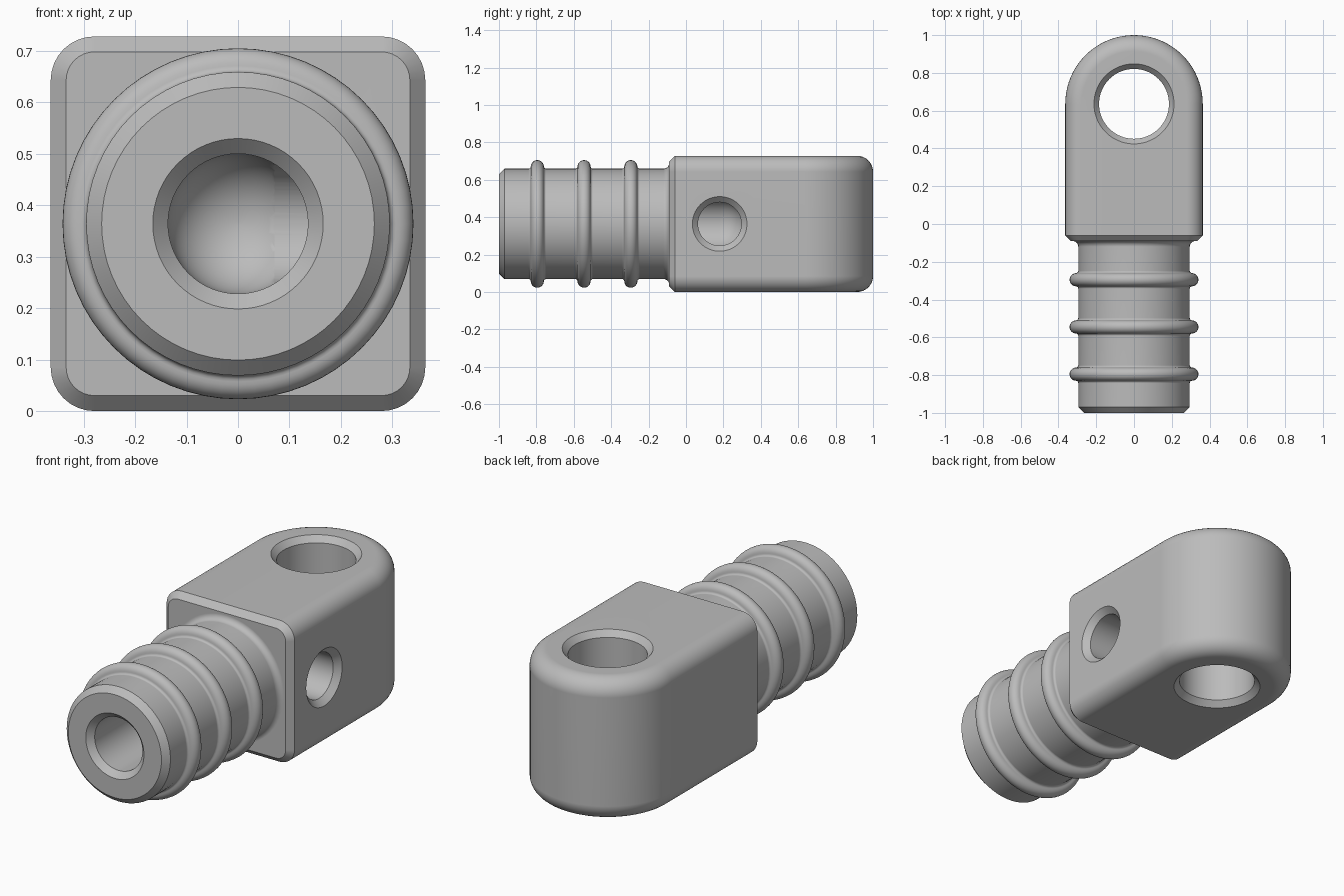
import bpy, bmesh
from math import sin, cos, pi
from mathutils import Vector, Matrix

if "Cube" in bpy.data.objects:
    bpy.data.objects.remove(bpy.data.objects["Cube"])

HALF = 0.364          # half width and half height of the block
ROUND = 0.085         # rounding of the long edges
CHAMFER = 0.03
EYE_Y = 0.636         # centre of the round back end
SEGMENTS = 64

grey = bpy.data.materials.new("grey")
grey.use_nodes = True
grey.diffuse_color = (0.5, 0.5, 0.5, 1)
grey.node_tree.nodes["Principled BSDF"].inputs["Base Color"].default_value = (0.5, 0.5, 0.5, 1)


def make_object(name, bm):
    bmesh.ops.recalc_face_normals(bm, faces=bm.faces)
    mesh = bpy.data.meshes.new(name)
    bm.to_mesh(mesh)
    bm.free()
    mesh.materials.append(grey)
    obj = bpy.data.objects.new(name, mesh)
    bpy.context.collection.objects.link(obj)
    return obj


def bridge(bm, a, b):
    n = len(a)
    for i in range(n):
        j = (i + 1) % n
        bm.faces.new((a[i], a[j], b[j], b[i]))


def lathe(name, profile, origin, axis):
    """Spin (distance, radius) points about an axis and cap both ends."""
    bm = bmesh.new()
    place = Matrix.Translation(origin) @ Vector(axis).to_track_quat('Z', 'Y').to_matrix().to_4x4()
    rings = []
    for dist, rad in profile:
        angles = [2 * pi * i / SEGMENTS for i in range(SEGMENTS)]
        rings.append([bm.verts.new(place @ Vector((rad * cos(a), rad * sin(a), dist))) for a in angles])
    for a, b in zip(rings, rings[1:]):
        bridge(bm, a, b)
    bm.faces.new(rings[0])
    bm.faces.new(rings[-1])
    return make_object(name, bm)


def arc(centre, radius, start, end, steps):
    angles = [start + (end - start) * i / steps for i in range(steps + 1)]
    return [(centre[0] + radius * cos(a), centre[1] + radius * sin(a)) for a in angles]


# Block: stacked outlines with rounded long edges and a round back end
bm = bmesh.new()
curve = [(ROUND * (1 - cos(t)), ROUND * (1 - sin(t))) for t in [pi / 2 * i / 8 for i in range(9)]]
levels = curve + [(2 * HALF - z, d) for z, d in reversed(curve)]
front_y = -0.09
loops = []
for z, inset in levels:
    r = HALF - inset
    outline = [(r, front_y + CHAMFER)] + arc((0, EYE_Y), r, 0, pi, 40) + [(-r, front_y + CHAMFER)]
    loops.append([bm.verts.new((x, y, z)) for x, y in outline])
for a, b in zip(loops, loops[1:]):
    for i in range(len(a) - 1):
        bm.faces.new((a[i], a[i + 1], b[i + 1], b[i]))
bm.faces.new(loops[0])
bm.faces.new(loops[-1])

# Chamfered front of the block
rim = [loop[0] for loop in loops] + [loop[-1] for loop in reversed(loops)]
core = HALF - ROUND
front = []
for v in rim:
    x, z = v.co.x, v.co.z - HALF
    cx, cz = max(-core, min(core, x)), max(-core, min(core, z))
    k = (ROUND - CHAMFER) / ROUND
    front.append(bm.verts.new((cx + (x - cx) * k, front_y, HALF + cz + (z - cz) * k)))
bridge(bm, rim, front)
bm.faces.new(front)
block = make_object("connector_body", bm)

# Ribbed stem: chamfered tip, three round ribs, flare into the block
STEM, RIB, FILLET = 0.295, 0.035, 0.012
profile = [(-1, STEM - CHAMFER), (CHAMFER - 1, STEM)]
for y in (-0.795, -0.545, -0.295):
    low, top = STEM + FILLET, STEM + 0.045 - RIB
    profile += arc((y - RIB - FILLET, low), FILLET, -pi / 2, 0, 4)
    profile += arc((y, top + 0.001), RIB, pi, 0, 14)[1:-1]
    profile += arc((y + RIB + FILLET, low), FILLET, pi, 1.5 * pi, 4)
profile += arc((front_y - 0.03, STEM + 0.03), 0.03, -pi / 2, 0, 6)
profile.append((front_y + 0.04, STEM + 0.03))
stem = lathe("stem", profile, (0, 0, HALF), (0, 1, 0))

# Blind bore with a ball end, side port into it, and the eye through the block
PORT_Y = 0.18
bore = lathe("bore", [(-1.05, 0.215), (-0.97, 0.136)] + arc((PORT_Y, 0), 0.136, pi / 2, 0.02, 14),
             (0, 0, HALF), (0, 1, 0))
port = lathe("port", [(0.04, 0.116), (HALF - CHAMFER, 0.116), (HALF + CHAMFER, 0.176)],
             (0, PORT_Y, HALF), (1, 0, 0))
depth = HALF - CHAMFER
eye = lathe("eye", [(-HALF - CHAMFER, 0.239), (-depth, 0.185), (depth, 0.185), (HALF + CHAMFER, 0.239)],
            (0, EYE_Y, HALF), (0, 0, 1))

bpy.context.view_layer.objects.active = block
block.select_set(True)
for tool, operation in ((stem, 'UNION'), (bore, 'DIFFERENCE'), (port, 'DIFFERENCE'), (eye, 'DIFFERENCE')):
    mod = block.modifiers.new(tool.name, 'BOOLEAN')
    mod.operation, mod.solver, mod.object = operation, 'EXACT', tool
    bpy.ops.object.modifier_apply(modifier=mod.name)
    bpy.data.objects.remove(tool)

# Smooth shading with crisp chamfers
bpy.ops.object.shade_smooth_by_angle(angle=pi / 6)
weighted = block.modifiers.new("weighted_normals", 'WEIGHTED_NORMAL')
weighted.keep_sharp = True
